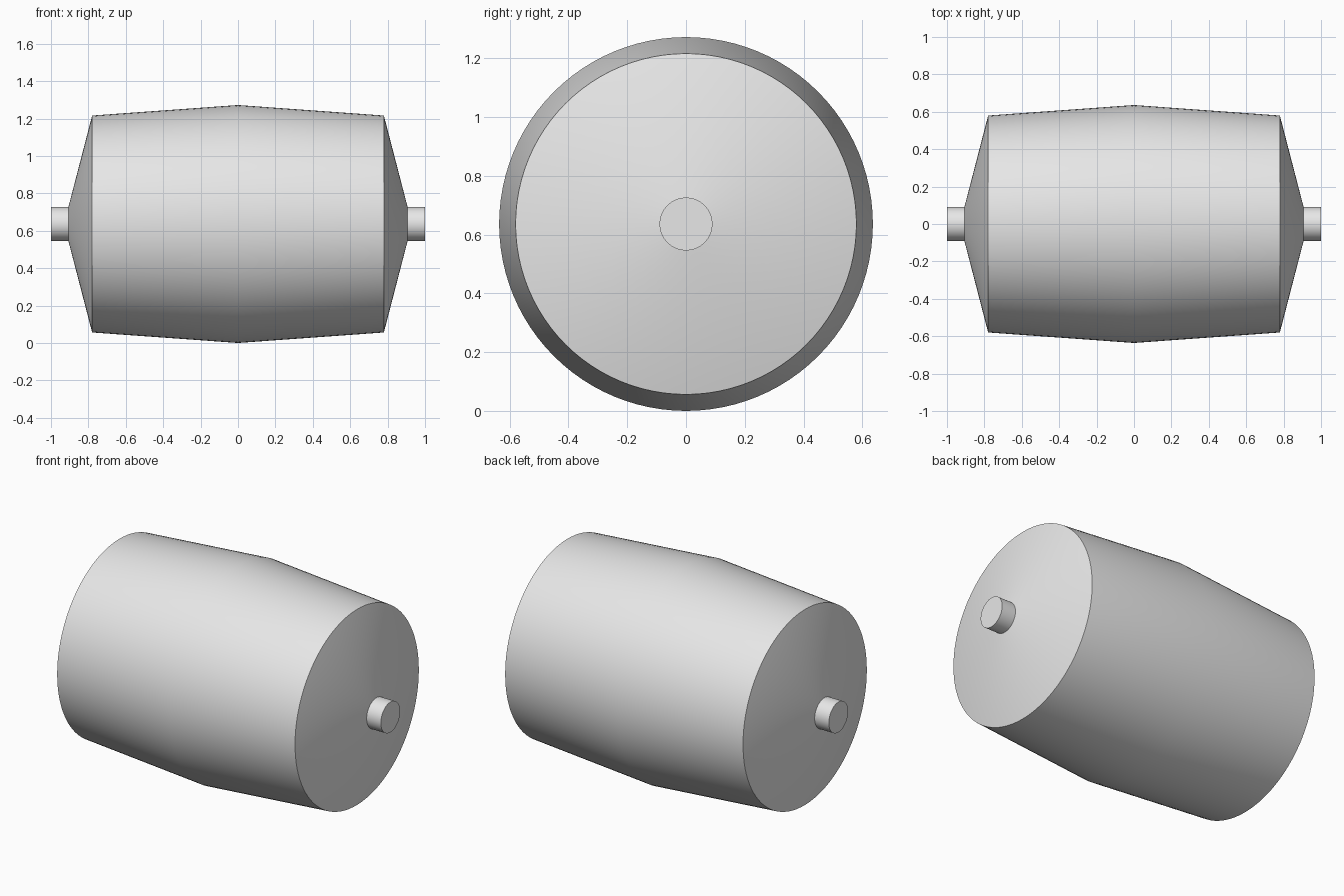
import bpy
import bmesh
from math import pi, sin, cos, radians

SEGMENTS = 96
AXIS_Z = 0.636

if "Cube" in bpy.data.objects:
    bpy.data.objects.remove(bpy.data.objects["Cube"], do_unlink=True)

# One plain grey for the whole drum
grey = bpy.data.materials.new("light_grey")
grey.use_nodes = True
grey.diffuse_color = (0.8, 0.8, 0.8, 1)
grey.node_tree.nodes["Principled BSDF"].inputs["Base Color"].default_value = (0.8, 0.8, 0.8, 1)


def lathe_x(name, profile):
    """Revolve (x, radius) points around the horizontal axis; radius 0 closes an end."""
    bm = bmesh.new()
    rings = []
    for x, r in profile:
        count = SEGMENTS if r > 0 else 1
        rings.append([bm.verts.new((x, r * sin(2 * pi * i / SEGMENTS), r * cos(2 * pi * i / SEGMENTS)))
                      for i in range(count)])
    for a, b in zip(rings, rings[1:]):
        for i in range(SEGMENTS):
            j = (i + 1) % SEGMENTS
            corners = [a[i % len(a)], a[j % len(a)], b[j % len(b)], b[i % len(b)]]
            bm.faces.new(list(dict.fromkeys(corners)))
    bmesh.ops.recalc_face_normals(bm, faces=bm.faces)
    mesh = bpy.data.meshes.new(name)
    bm.to_mesh(mesh)
    bm.free()
    mesh.materials.append(grey)
    obj = bpy.data.objects.new(name, mesh)
    obj.location.z = AXIS_Z
    bpy.context.collection.objects.link(obj)
    bpy.ops.object.select_all(action='DESELECT')
    obj.select_set(True)
    bpy.context.view_layer.objects.active = obj
    bpy.ops.object.shade_smooth_by_angle(angle=radians(30))
    return obj


# Crowned drum with shallow conical ends
half = [(0.78, 0.58), (0.907, 0.09), (0.907, 0)]
lathe_x("crowned_drum", [(-x, r) for x, r in reversed(half)] + [(0, AXIS_Z)] + half)

# Stub axles at both ends
for side, sign in (("left", 1), ("right", -1)):
    lathe_x(side + "_stub_axle", [(sign * x, r) for x, r in
                                  ((0.9, 0), (0.9, 0.09), (1, 0.09), (1, 0))])
